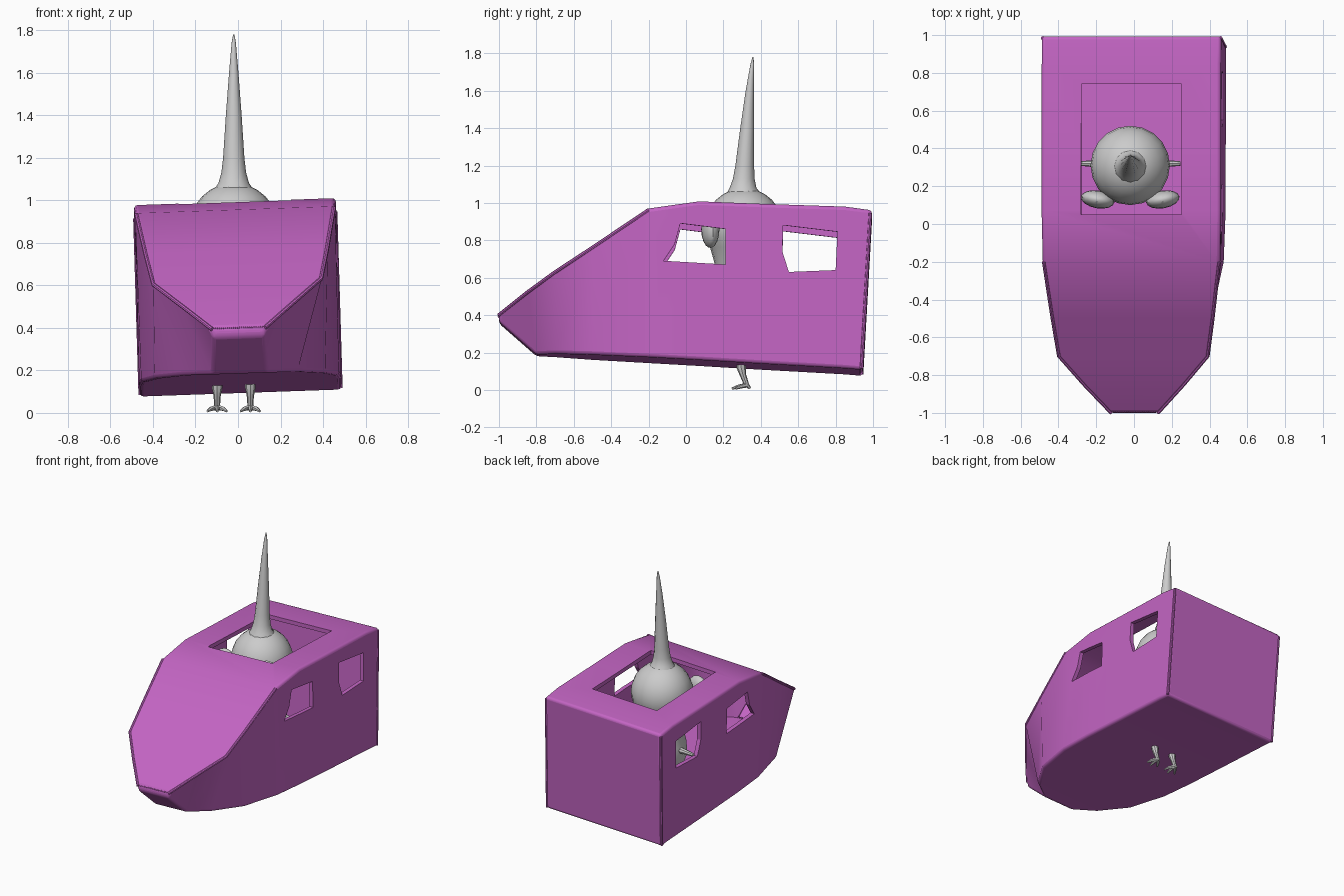
import bpy, bmesh, math
from mathutils import Vector

if "Cube" in bpy.data.objects:
    bpy.data.objects.remove(bpy.data.objects["Cube"])


def material(name, rgb):
    m = bpy.data.materials.new(name)
    m.diffuse_color = (*rgb, 1)
    m.use_nodes = True
    m.node_tree.nodes["Principled BSDF"].inputs["Base Color"].default_value = m.diffuse_color
    return m


PURPLE = material("purple", (0.55, 0.13, 0.55))
GREY = material("light grey", (0.6, 0.6, 0.6))


def roll(p):
    # the whole hull leans very slightly to one side
    x, y, z = p
    return (x - 0.03 * (z - 0.5), y, z + 0.035 * x)


def make(name, verts, faces, mat, smooth=True):
    me = bpy.data.meshes.new(name)
    me.from_pydata([tuple(v) for v in verts], [], faces)
    bm = bmesh.new()
    bm.from_mesh(me)
    bmesh.ops.recalc_face_normals(bm, faces=bm.faces)
    bm.to_mesh(me)
    bm.free()
    ob = bpy.data.objects.new(name, me)
    bpy.context.collection.objects.link(ob)
    me.materials.append(mat)
    if smooth:
        bpy.ops.object.select_all(action='DESELECT')
        ob.select_set(True)
        bpy.context.view_layer.objects.active = ob
        bpy.ops.object.shade_smooth_by_angle(angle=math.radians(35))
    return ob


def loft(name, rings, mat, **kw):
    n = len(rings[0])
    verts = [v for r in rings for v in r]
    faces = [(i * n + j, i * n + (j + 1) % n, (i + 1) * n + (j + 1) % n, (i + 1) * n + j)
             for i in range(len(rings) - 1) for j in range(n)]
    faces += [tuple(range(n)), tuple(range(len(verts) - n, len(verts)))]
    return make(name, verts, faces, mat, **kw)


def lathe(name, rows, mat, n=20):
    # rows: (radius, x, y, z) horizontal circles
    rings = [[(x + r * math.cos(2 * math.pi * k / n), y + r * math.sin(2 * math.pi * k / n), z)
              for k in range(n)] for r, x, y, z in rows]
    return loft(name, rings, mat)


def rod(name, pts, radii, mat, n=8):
    pts = [Vector(p) for p in pts]
    rings = []
    for i, (p, r) in enumerate(zip(pts, radii)):
        d = (pts[min(i + 1, len(pts) - 1)] - pts[max(i - 1, 0)]).normalized()
        u = d.orthogonal().normalized() if abs(d.x) > 0.9 else d.cross(Vector((1, 0, 0))).normalized()
        w = d.cross(u)
        rings.append([p + r * (math.cos(2 * math.pi * k / n) * u + math.sin(2 * math.pi * k / n) * w)
                      for k in range(n)])
    return loft(name, rings, mat)


# Hull: stations of (y bottom, z bottom, half width bottom, y top, z top, half width top)
stations = [
    (-1.0, 0.36, 0.125, -1.0, 0.405, 0.13),
    (-0.8, 0.185, 0.13, -0.85, 0.52, 0.27),
    (-0.7, 0.185, 0.27, -0.7, 0.625, 0.40),
    (-0.5, 0.175, 0.40, -0.5, 0.755, 0.43),
    (-0.2, 0.16, 0.465, -0.2, 0.955, 0.47),
    (0.07, 0.145, 0.475, 0.07, 0.993, 0.475),
    (0.4, 0.125, 0.475, 0.4, 0.98, 0.475),
    (0.85, 0.10, 0.475, 0.85, 0.965, 0.475),
    (0.945, 0.092, 0.475, 0.995, 0.945, 0.475)]
rings = [[roll(p) for p in ((-wb, yb, zb), (wb, yb, zb), (wt, yt, zt), (-wt, yt, zt))]
         for yb, zb, wb, yt, zt, wt in stations]
hull = loft("hull", rings, PURPLE)
bev = hull.modifiers.new("soft_edges", 'BEVEL')
bev.width, bev.segments, bev.limit_method, bev.angle_limit = 0.018, 3, 'ANGLE', math.radians(40)
sol = hull.modifiers.new("wall", 'SOLIDIFY')
sol.thickness, sol.offset = 0.03, -1


# Openings: two pairs of side windows and the roof hatch
def cut(name, rings):
    c = loft(name, [[roll(p) for p in r] for r in rings], PURPLE, smooth=False)
    c.hide_render = True
    c.display_type = 'WIRE'
    b = hull.modifiers.new(name, 'BOOLEAN')
    b.object, b.operation, b.solver = c, 'DIFFERENCE', 'EXACT'


windows = {
    "front_window_cutter": [(-0.12, 0.675), (-0.06, 0.765), (-0.03, 0.875), (0.21, 0.845), (0.21, 0.655)],
    "rear_window_cutter": [(0.52, 0.865), (0.81, 0.83), (0.80, 0.625), (0.55, 0.615), (0.515, 0.725)]}
for name, outline in windows.items():
    cut(name, [[(x, y, z) for y, z in outline] for x in (-0.7, 0.7)])
cut("hatch_cutter", [[(x, y, z) for x, y in ((-0.265, 0.05), (0.265, 0.05), (0.265, 0.74), (-0.265, 0.74))]
                     for z in (0.85, 1.15)])

# Seam rails beside the sloping front plate and down the rear corners
for side, tag in ((-1, "left"), (1, "right")):
    path = [roll((side * (s[5] - 0.006), s[3], s[4] - 0.008)) for s in stations[:5]]
    rod("front_rail_" + tag, path, [0.010] * 5, PURPLE)
    rod("rear_rail_" + tag, [roll((side * 0.470, 0.938, 0.10)), roll((side * 0.470, 0.985, 0.93))],
        [0.010] * 2, PURPLE)

# Fine ribs on the nose tip
for i in range(24):
    x = -0.11 + i * 0.0096
    c = roll((x, -0.992, 0.405))
    rod("nose_rib", [(c[0], -0.997, c[2] - 0.008), (c[0], -0.975, c[2] + 0.014)], [0.004] * 2, PURPLE, n=4)

# Passenger: round head on a narrower body
X, Y = -0.02, 0.31
head = [(0.21 * math.cos(a), X, Y, 0.87 + 0.21 * math.sin(a))
        for a in [math.radians(d) for d in (-30, -15, 0, 15, 30, 45, 58, 70, 80, 89)]]
body = [(0.01, 0.26), (0.09, 0.28), (0.14, 0.33), (0.17, 0.41), (0.165, 0.5), (0.145, 0.59), (0.158, 0.68)]
lathe("passenger_body", [(r, X, Y, z) for r, z in body] + head, GREY)

# Tall spike on top of the head
lathe("spike", [(0.10, X, 0.31, 1.04), (0.072, X, 0.305, 1.08), (0.058, X, 0.309, 1.13), (0.050, X, 0.314, 1.2),
                (0.037, X, 0.327, 1.4), (0.022, X, 0.341, 1.6), (0.010, X, 0.354, 1.74), (0.003, X, 0.358, 1.78)],
      GREY, n=12)

for side, tag in ((-1, "left"), (1, "right")):
    # Bulging eye
    a = math.radians(10) * side
    eye = []
    for lat in range(-80, 81, 20):
        r, h = math.cos(math.radians(lat)), math.sin(math.radians(lat))
        ring = []
        for k in range(16):
            t = 2 * math.pi * k / 16
            u, v = 0.09 * r * math.cos(t), 0.047 * r * math.sin(t)
            ring.append((X + side * 0.172 + u * math.cos(a) - v * math.sin(a),
                         0.13 + u * math.sin(a) + v * math.cos(a), 0.86 + 0.10 * h))
        eye.append(ring)
    loft("eye_" + tag, eye, GREY)
    # Short arm
    rod("arm_" + tag, [(X + side * 0.12, 0.32, 0.48), (X + side * 0.2, 0.32, 0.475), (X + side * 0.265, 0.32, 0.47)],
        [0.025, 0.018, 0.012], GREY)
    # Leg with three toes and a heel
    fx = X + side * 0.078
    rod("leg_" + tag, [(fx, 0.295, 0.32), (fx, 0.295, 0.12), (fx, 0.305, 0.08), (fx, 0.325, 0.025)],
        [0.03, 0.025, 0.017, 0.013], GREY)
    for dx, ty in ((-0.045, 0.265), (0, 0.245), (0.045, 0.265), (0, 0.342)):
        rod("toe_" + tag, [(fx, 0.325, 0.026), (fx + dx * 0.6, 0.5 * (0.325 + ty), 0.02), (fx + dx, ty, 0.008)],
            [0.013, 0.011, 0.006], GREY, n=6)
